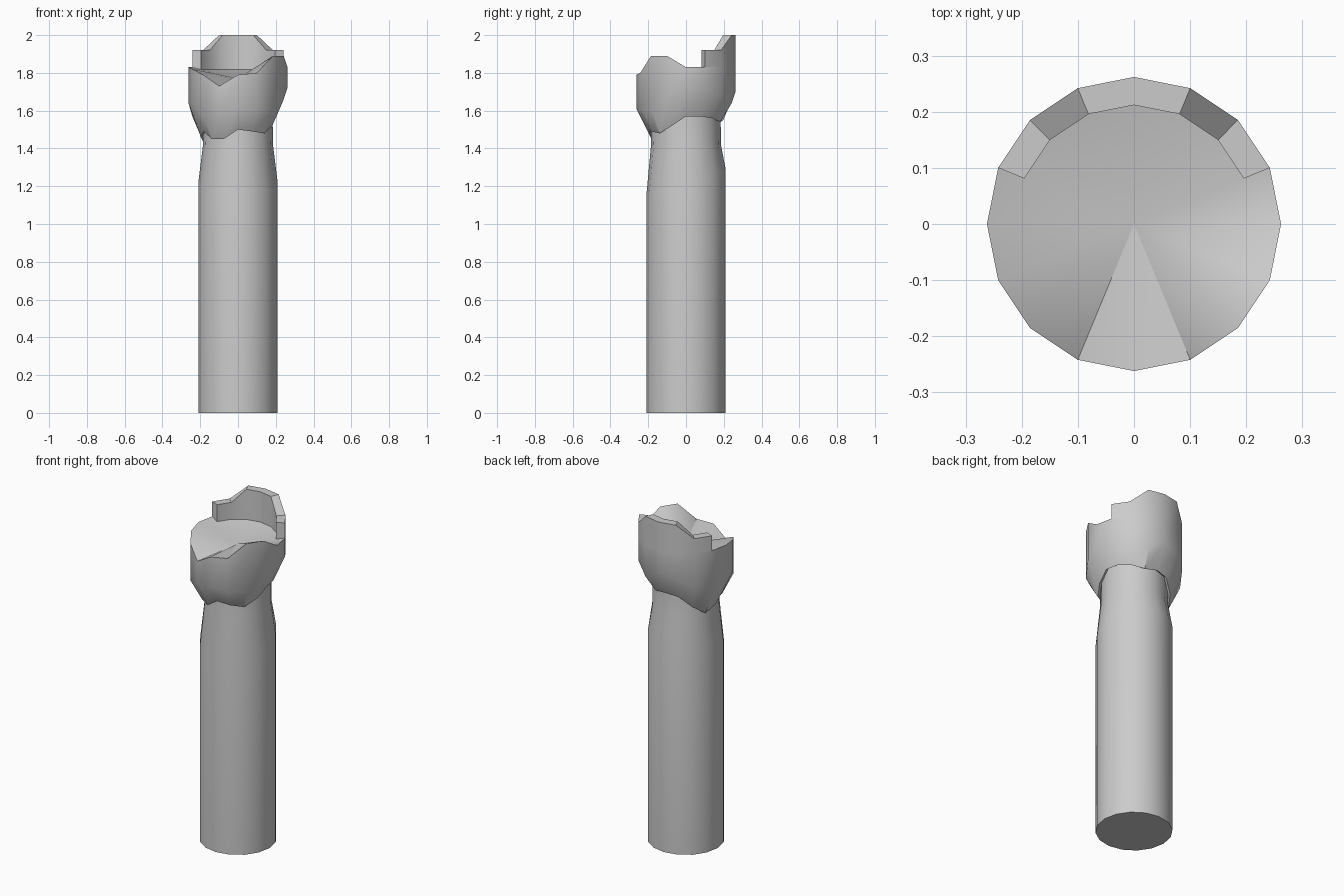
import bpy, bmesh, math

if "Cube" in bpy.data.objects:
    bpy.data.objects.remove(bpy.data.objects["Cube"])

N = 16
R = 0.262


def pt(k, r, z):
    a = math.tau * k / N
    return (r * math.cos(a), r * math.sin(a), z)


def finish(name, bm, angle):
    bmesh.ops.recalc_face_normals(bm, faces=bm.faces[:])
    mesh = bpy.data.meshes.new(name)
    bm.to_mesh(mesh)
    bm.free()
    ob = bpy.data.objects.new(name, mesh)
    bpy.context.collection.objects.link(ob)
    bpy.ops.object.select_all(action='DESELECT')
    ob.select_set(True)
    bpy.context.view_layer.objects.active = ob
    bpy.ops.object.shade_smooth_by_angle(angle=math.radians(angle))


def lathe(name, rings, angle, bottom=None, top=None):
    """Stack rings of (radius, heights); heights holds one z per side."""
    bm = bmesh.new()
    loops = [[bm.verts.new(pt(k, r, zs[k])) for k in range(N)] for r, zs in rings]
    for a, b in zip(loops, loops[1:]):
        for k in range(N):
            j = (k + 1) % N
            bm.faces.new((a[k], a[j], b[j], b[k]))
    for loop, z in ((loops[0], bottom), (loops[-1], top)):
        if z is not None:
            c = bm.verts.new((0, 0, z))
            for k in range(N):
                bm.faces.new((loop[k], loop[(k + 1) % N], c))
    finish(name, bm, angle)


# Broken edge heights, counter-clockwise from +x (4 = back, 8 = left, 12 = front)
rim = [1.83, 1.83, 1.83, 1.83, 1.83, 1.83, 1.83, 1.83,
       1.83, 1.82, 1.79, 1.73, 1.79, 1.80, 1.89, 1.89]
crease = [1.72, 1.72, 1.69, 1.64, 1.70, 1.68, 1.62, 1.57,
          1.64, 1.63, 1.57, 1.58, 1.61, 1.60, 1.60, 1.66]
lower = [1.57, 1.57, 1.56, 1.54, 1.55, 1.54, 1.48, 1.43,
         1.46, 1.49, 1.45, 1.45, 1.50, 1.49, 1.48, 1.52]
shoulder = [1.22 + 0.07 * math.sin(math.tau * k / N) for k in range(N)]

# Column with a worn, narrower neck
lathe("column", [(0.21, [0] * N), (0.21, shoulder), (0.185, [1.42] * N),
                 (0.183, [1.60] * N)], 40, bottom=0.0, top=1.65)

# Chipped capital with a shallow dished top
lathe("capital", [(0.183, [z + 0.01 for z in lower]), (0.197, lower),
                  (R, crease), (R, rim)], 35, bottom=1.6, top=1.77)

# Remaining piece of raised wall along the back
wall_top = [1.92, 1.92, 2.0, 2.0, 2.0, 1.92, 1.92]
bm = bmesh.new()
sections = []
for k, z in enumerate(wall_top, 1):
    sections.append([bm.verts.new(pt(k, r, h)) for r, h in
                     ((R, 1.82), (R, z), (0.212, z), (0.212, 1.80))])
for a, b in zip(sections, sections[1:]):
    for i in range(4):
        j = (i + 1) % 4
        bm.faces.new((a[i], a[j], b[j], b[i]))
bm.faces.new(sections[0])
bm.faces.new(sections[-1])
finish("back_wall", bm, 40)
